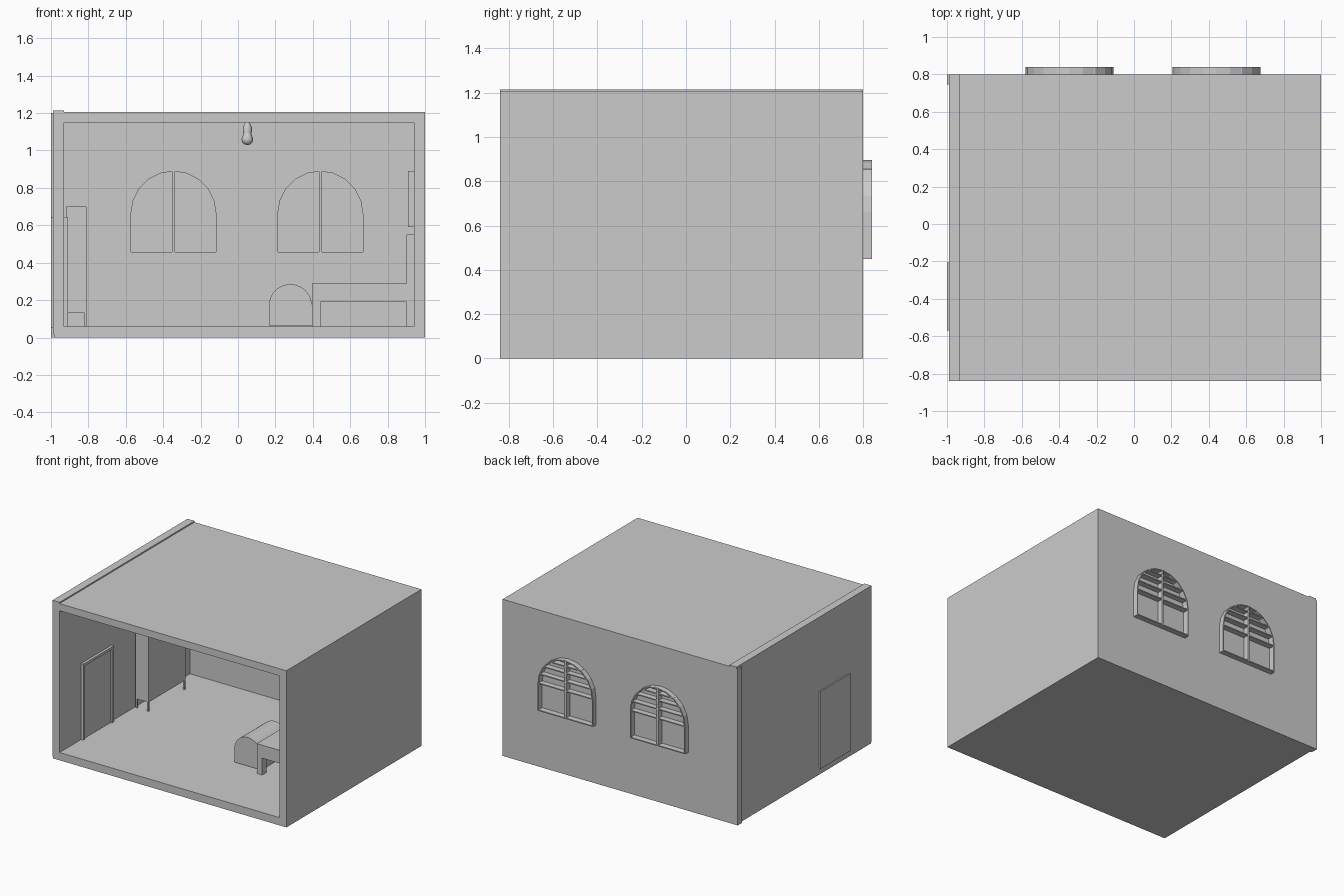
import bpy, bmesh, math

if "Cube" in bpy.data.objects:
    bpy.data.objects.remove(bpy.data.objects["Cube"])


def finish(name, bm):
    bmesh.ops.recalc_face_normals(bm, faces=bm.faces)
    me = bpy.data.meshes.new(name)
    bm.to_mesh(me)
    bm.free()
    ob = bpy.data.objects.new(name, me)
    bpy.context.collection.objects.link(ob)
    return ob


def add_box(bm, x, y, z):
    vs = bmesh.ops.create_cube(bm, size=1)["verts"]
    for v in vs:
        for i, (a, b) in enumerate((x, y, z)):
            v.co[i] = a if v.co[i] < 0 else b


def boxes(name, *parts):
    bm = bmesh.new()
    for p in parts:
        add_box(bm, *p)
    return finish(name, bm)


def arch(cx, r, z0, zs, n):
    """Arch outline in x/z: straight sides from z0 to zs, round top."""
    pts = [(cx + r, z0)]
    for i in range(n + 1):
        a = math.pi * i / n
        pts.append((cx + r * math.cos(a), zs + r * math.sin(a)))
    return pts + [(cx - r, z0)]


def prism(name, pts, y0, y1):
    bm = bmesh.new()
    f = bm.faces.new([bm.verts.new((x, y0, z)) for x, z in pts])
    ext = bmesh.ops.extrude_face_region(bm, geom=[f], use_keep_orig=True)["geom"]
    bmesh.ops.translate(bm, vec=(0, y1 - y0, 0),
                        verts=[g for g in ext if isinstance(g, bmesh.types.BMVert)])
    return finish(name, bm)


def ring(name, outer, inner, y0, y1):
    """Frame between two matching closed outlines."""
    bm = bmesh.new()
    loops = [[bm.verts.new((x, y, z)) for x, z in p]
             for p, y in ((outer, y0), (outer, y1), (inner, y1), (inner, y0))]
    n = len(outer)
    for k in range(4):
        a, b = loops[k], loops[(k + 1) % 4]
        for i in range(n):
            j = (i + 1) % n
            bm.faces.new((a[i], a[j], b[j], b[i]))
    return finish(name, bm)


# room shell, open at the front
boxes("floor", ((-0.985, 1), (-0.84, 0.80), (0, 0.06)))
boxes("ceiling", ((-0.985, 1), (-0.84, 0.80), (1.15, 1.205)))
boxes("right_wall", ((0.94, 1), (-0.84, 0.80), (0.06, 1.15)))
boxes("left_wall", ((-0.99, -0.93), (-0.84, 0.80), (0.015, 1.215)))
back = boxes("back_wall", ((-1, 1), (0.745, 0.80), (0, 1.2)))

# arched windows
R, Z0, ZS = 0.235, 0.45, 0.662
for side, cx in (("left", -0.345), ("right", 0.44)):
    cut = prism(side + "_window_cutter", arch(cx, R - 0.001, Z0 + 0.001, ZS, 10), 0.7, 0.9)
    cut.hide_render = True
    cut.hide_viewport = True
    m = back.modifiers.new(side + "_opening", "BOOLEAN")
    m.object = cut
    m.solver = "EXACT"
    ring(side + "_window_frame", arch(cx, R, Z0, ZS, 10),
         arch(cx, R - 0.008, Z0 + 0.008, ZS, 10), 0.745, 0.84)
    prism(side + "_window_pane", arch(cx, R - 0.004, Z0 + 0.004, ZS, 10), 0.785, 0.795)
    boxes(side + "_window_mullion", ((cx - 0.008, cx + 0.008), (0.75, 0.838), (Z0, ZS + R - 0.004)))
    bars = []
    for i in range(4):
        a = math.pi * i / 10
        w, z = R * math.cos(a) - 0.004, ZS + R * math.sin(a)
        bars.append(((cx - w, cx + w), (0.79, 0.838), (z - 0.005, z + 0.003)))
    boxes(side + "_window_bars", *bars)

# door with frame on the left wall
boxes("door", ((-1, -0.922), (-0.57, -0.205), (0.05, 0.645)))
boxes("door_frame",
      ((-0.93, -0.91), (-0.58, -0.56), (0.06, 0.645)),
      ((-0.93, -0.91), (-0.23, -0.21), (0.06, 0.645)),
      ((-0.93, -0.91), (-0.56, -0.23), (0.625, 0.645)))

# wardrobe on four legs
boxes("wardrobe", ((-0.92, -0.81), (0.07, 0.52), (0.13, 0.70)))
boxes("wardrobe_legs", *[((x, x + 0.012), (y, y + 0.012), (0.06, 0.13))
                         for x in (-0.92, -0.822) for y in (0.07, 0.508)])

# bed with headboard against the right wall
B0, B1 = -0.335, 0.105
boxes("bed_base", ((0.395, 0.90), (B0, B1), (0.19, 0.29)))
boxes("bed_legs", *[((0.395, 0.44), (y, y + 0.05), (0.06, 0.19)) for y in (B0, B1 - 0.05)])
boxes("headboard", ((0.90, 0.94), (B0, B1), (0.06, 0.55)))

# round-topped chest at the foot of the bed
prism("chest", arch(0.28, 0.115, 0.065, 0.17, 20), -0.28, 0.05)

# picture above the bed
boxes("wall_picture", ((0.908, 0.94), (-0.315, 0.085), (0.59, 0.89)))

# light bulb, lathed profile
profile = [(0, 1.03), (0.014, 1.032), (0.025, 1.041), (0.031, 1.056), (0.029, 1.07),
           (0.023, 1.083), (0.02, 1.095), (0.024, 1.096), (0.024, 1.125), (0.016, 1.14),
           (0.01, 1.15), (0, 1.15)]
bm = bmesh.new()
vs = [bm.verts.new((0.05 + r, -0.02, z)) for r, z in profile]
es = [bm.edges.new(p) for p in zip(vs, vs[1:])]
bmesh.ops.spin(bm, geom=vs + es, cent=(0.05, -0.02, 0), axis=(0, 0, 1),
               angle=2 * math.pi, steps=20)
bmesh.ops.remove_doubles(bm, verts=bm.verts, dist=0.0005)
bulb = finish("light_bulb", bm)

# smooth only the rounded parts
for n in ("light_bulb", "chest"):
    ob = bpy.data.objects[n]
    bpy.ops.object.select_all(action="DESELECT")
    ob.select_set(True)
    bpy.context.view_layer.objects.active = ob
    bpy.ops.object.shade_smooth_by_angle(angle=math.radians(35))
